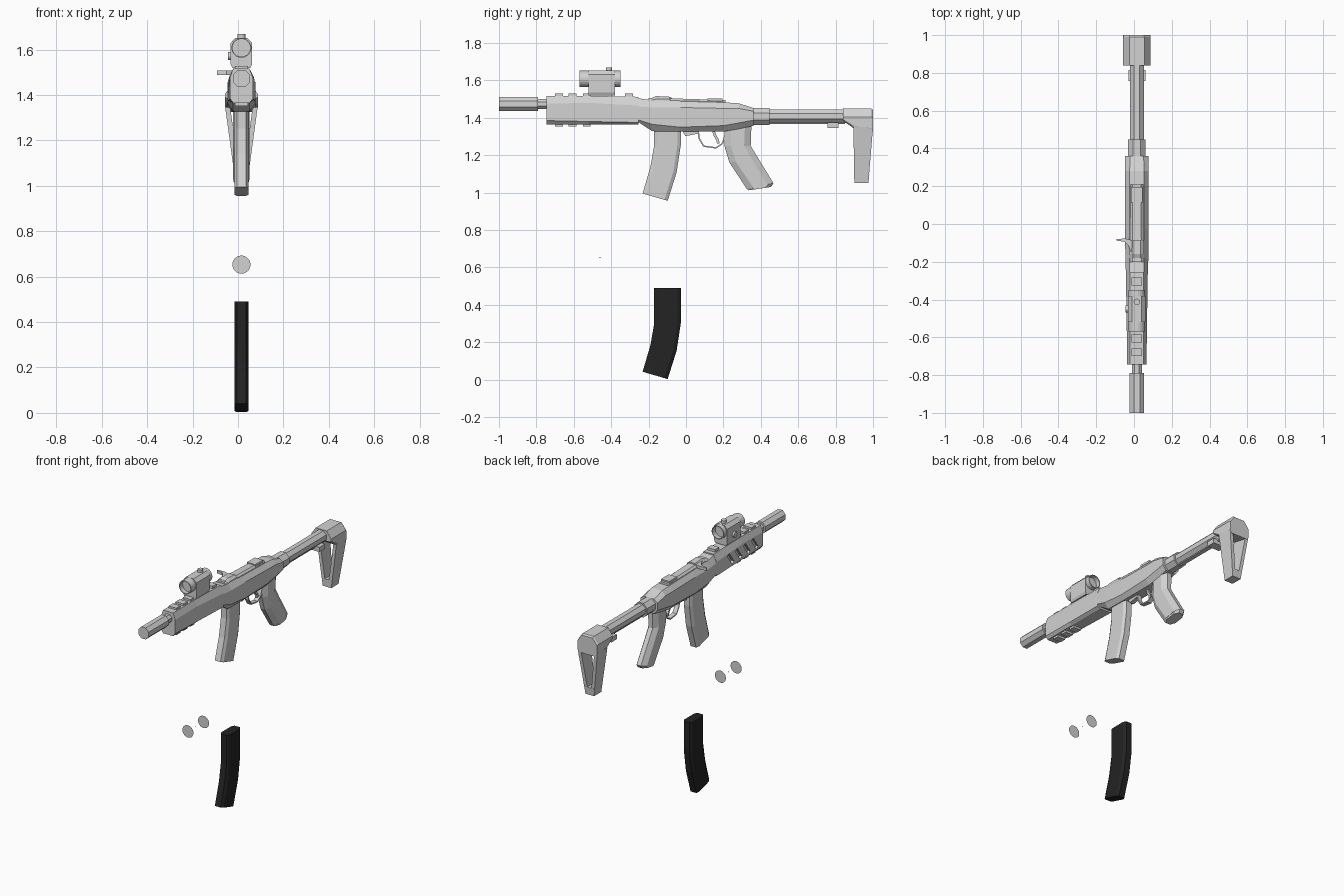
import bpy, bmesh, math
from mathutils import Vector, Matrix

if "Cube" in bpy.data.objects:
    bpy.data.objects.remove(bpy.data.objects["Cube"])

CX = 0.015  # centre line of the whole model


def material(name, c):
    m = bpy.data.materials.new(name)
    m.diffuse_color = (*c, 1)
    m.use_nodes = True
    m.node_tree.nodes["Principled BSDF"].inputs["Base Color"].default_value = m.diffuse_color
    return m


GREY = material("plain grey", (0.65, 0.65, 0.65))
BLACK = material("matte black", (0.017, 0.017, 0.017))


def finish(name, bm, mat=GREY):
    bmesh.ops.recalc_face_normals(bm, faces=bm.faces)
    me = bpy.data.meshes.new(name)
    bm.to_mesh(me)
    bm.free()
    me.materials.append(mat)
    ob = bpy.data.objects.new(name, me)
    bpy.context.collection.objects.link(ob)
    return ob


def loft(name, rings, mat=GREY):
    """Skin a list of equal-length point rings and cap both ends."""
    bm = bmesh.new()
    vs = [[bm.verts.new((p[0] + CX, p[1], p[2])) for p in r] for r in rings]
    n = len(rings[0])
    for a, b in zip(vs, vs[1:]):
        for i in range(n):
            bm.faces.new((a[i], a[(i + 1) % n], b[(i + 1) % n], b[i]))
    bm.faces.new(vs[0])
    bm.faces.new(vs[-1][::-1])
    return finish(name, bm, mat)


def box(name, x, y, z):
    return loft(name, [[(x[0], v, z[0]), (x[1], v, z[0]), (x[1], v, z[1]), (x[0], v, z[1])] for v in y])


def body(name, secs):
    """Eight-sided shell along y: (y, top half, mid half, bottom half, z top, upper, lower, bottom)."""
    return loft(name, [[(-t, y, zt), (t, y, zt), (m, y, zu), (m, y, zl),
                        (b, y, zb), (-b, y, zb), (-m, y, zl), (-m, y, zu)]
                       for y, t, m, b, zt, zu, zl, zb in secs])


def circle(y, z, r, n):
    return [(r * math.cos(2 * math.pi * (i + .5) / n), y, z + r * math.sin(2 * math.pi * (i + .5) / n))
            for i in range(n)]


def tube(name, y0, y1, z, r, n=8):
    return loft(name, [circle(y0, z, r, n), circle(y1, z, r, n)])


def disc(name, y, z, r):
    bm = bmesh.new()
    bm.faces.new([bm.verts.new((p[0] + CX, p[1], p[2])) for p in circle(y, z, r, 24)])
    return finish(name, bm)


def chamfered(pairs, w, c):
    """Rings running down front/back point pairs, with chamfered corners."""
    rings = []
    for f, b in pairs:
        f, b = Vector((0, *f)), Vector((0, *b))
        d = (b - f).normalized() * c
        X = Vector((1, 0, 0))
        k = w - c * 0.6
        rings.append([f - X * k, f + X * k, f + d + X * w, b - d + X * w,
                      b + X * k, b - X * k, b - d - X * w, f + d - X * w])
    return rings


# barrel and muzzle tube
tube("muzzle_tube", -1.0, -0.79, 1.473, 0.041)
tube("barrel", -0.8, -0.7, 1.473, 0.029)

# handguard with slanted vents on the left side
hand = body("handguard", [(-0.745, .036, .051, .036, 1.517, 1.475, 1.385, 1.365),
                          (-0.52, .036, .054, .036, 1.517, 1.48, 1.38, 1.365),
                          (-0.255, .036, .058, .036, 1.512, 1.465, 1.375, 1.365)])
cut = bmesh.new()
for i in range(4):
    y = -0.66 + i * 0.085
    bmesh.ops.create_cube(cut, size=1, matrix=Matrix.Translation((CX - .062, y, 1.43)) @
                          Matrix.Rotation(math.radians(-35), 4, 'X') @ Matrix.Diagonal((.05, .024, .085, 1)))
cutter = finish("vent_cutter", cut)
cutter.hide_render = True
mod = hand.modifiers.new("vents", 'BOOLEAN')
mod.operation, mod.solver, mod.object = 'DIFFERENCE', 'EXACT', cutter
bpy.context.view_layer.update()
dg = bpy.context.evaluated_depsgraph_get()
cut_mesh = bpy.data.meshes.new_from_object(hand.evaluated_get(dg))
hand.modifiers.clear()
hand.data = cut_mesh
bpy.data.objects.remove(cutter)

# rail teeth above and below
for i, y in enumerate((-0.70, -0.627, -0.552, -0.325)):
    box(f"top_rail_{i}", (-.028, .028), (y, y + .042), (1.50, 1.529))
    if i < 3:
        box(f"bottom_rail_{i}", (-.028, .028), (y, y + .042), (1.352, 1.38))

# receiver, top cover, sight and bolt handle
body("receiver", [(-0.26, .038, .058, .036, 1.505, 1.46, 1.39, 1.38),
                  (-0.18, .038, .061, .036, 1.493, 1.455, 1.365, 1.328),
                  (-0.03, .038, .062, .036, 1.488, 1.455, 1.35, 1.326),
                  (0.2, .038, .062, .036, 1.482, 1.45, 1.358, 1.326),
                  (0.28, .038, .062, .036, 1.478, 1.45, 1.372, 1.34),
                  (0.36, .036, .062, .036, 1.452, 1.435, 1.387, 1.357)])
body("top_cover", [(-0.20, .024, .036, .036, 1.507, 1.495, 1.47, 1.465),
                   (0.21, .022, .034, .034, 1.495, 1.485, 1.465, 1.46)])
body("bolt_block", [(-0.18, .02, .038, .038, 1.508, 1.495, 1.47, 1.465),
                    (-0.16, .02, .038, .038, 1.516, 1.5, 1.47, 1.465),
                    (-0.085, .02, .038, .038, 1.512, 1.5, 1.47, 1.465)])
box("rear_sight", (-.03, .03), (.115, .195), (1.47, 1.504))
loft("bolt_handle", [[(x, y0, 1.489), (x, y1, 1.489), (x, y1, 1.508), (x, y0, 1.508)]
                     for x, y0, y1 in ((-.107, -.088, -.08), (-.065, -.094, -.077),
                                       (-.045, -.115, -.08), (-.02, -.17, -.09))])

# stock tube, collar and adjusting lever
tube("stock_collar", 0.34, 0.447, 1.407, 0.05)
tube("stock_tube", 0.44, 0.86, 1.408, 0.04)
box("tube_rib", (-.014, .014), (.44, .85), (1.366, 1.385))
box("stock_lever", (-.045, .045), (.757, .815), (1.345, 1.376))

# stock head with two converging legs
body("stock_head", [(0.84, .04, .072, .06, 1.45, 1.405, 1.39, 1.383),
                    (0.895, .04, .072, .066, 1.45, 1.405, 1.355, 1.345),
                    (0.99, .04, .072, .066, 1.45, 1.405, 1.345, 1.325),
                    (1.0, .038, .07, .064, 1.442, 1.4, 1.345, 1.325)])
for s, side in ((-1, "left"), (1, "right")):
    loft(f"stock_leg_{side}", [[(s * a, y0, z), (s * b, y0, z), (s * b, y1, z), (s * a, y1, z)]
                               for a, b, y0, y1, z in ((.05, .072, .895, 1.0, 1.35),
                                                       (.008, .031, .9, .975, 1.05))])
loft("stock_toe", [[(-w, y0, z), (w, y0, z), (w, y1, z), (-w, y1, z)]
                   for w, y0, y1, z in ((.03, .9, .975, 1.05), (.037, .899, .98, 1.1))])

# pistol grip
loft("grip", chamfered([((.205, 1.35), (.35, 1.365)), ((.205, 1.25), (.346, 1.25)),
                        ((.232, 1.16), (.388, 1.18)), ((.325, 1.02), (.468, 1.05))], .036, .035))
loft("grip_base", chamfered([((.325, 1.02), (.468, 1.05)), ((.335, 1.012), (.455, 1.03))], .034, .03))

# trigger, guard and magazine catch


def strip(name, pts, w, t):
    """Flat bar of half width w following a (y, z) path."""
    rings = []
    for i, p in enumerate(pts):
        d = Vector(pts[min(i + 1, len(pts) - 1)]) - Vector(pts[max(i - 1, 0)])
        d.normalize()
        ny, nz = -d.y * t, d.x * t
        rings.append([(-w, p[0] + ny, p[1] + nz), (w, p[0] + ny, p[1] + nz),
                      (w, p[0] - ny, p[1] - nz), (-w, p[0] - ny, p[1] - nz)])
    return loft(name, rings)


strip("trigger_guard", [(.065, 1.33), (.07, 1.29), (.095, 1.248), (.16, 1.239), (.195, 1.262), (.21, 1.31)], .015, .004)
strip("trigger", [(.145, 1.335), (.155, 1.305), (.17, 1.28), (.172, 1.262)], .008, .007)
loft("magazine_catch", [[(x, -.02, 1.33), (x, -.003, 1.302), (x, .07, 1.316), (x, .07, 1.33)] for x in (-.015, .015)])

# two copies of the curved magazine: fitted and loose
MAG = [((-.17, .49), (-.028, .49)), ((-.17, .30), (-.028, .30)),
       ((-.19, .185), (-.05, .155)), ((-.232, .042), (-.098, .003))]
for name, dz, mat in (("fitted_magazine", .953, GREY), ("loose_magazine", 0, BLACK)):
    loft(name, chamfered([((f[0], f[1] + dz), (b[0], b[1] + dz)) for f, b in MAG], .031, .018), mat)

# optic: hollow tube, mount body, knobs
Z = 1.608
loft("optic_tube", [circle(y, Z, r, 24) for y, r in ((-.54, .039), (-.57, .039), (-.57, .044), (-.35, .044),
                                                     (-.35, .039), (-.38, .039))])
body("optic_mount", [(-.52, .026, .047, .04, 1.652, 1.63, 1.535, 1.52),
                     (-.38, .026, .047, .04, 1.652, 1.63, 1.535, 1.52)])


def knob(name, loc, r, depth, axis):
    bm = bmesh.new()
    rot = Matrix.Rotation(math.pi / 2, 4, 'Y') if axis == 'X' else Matrix()
    bmesh.ops.create_cone(bm, cap_ends=True, segments=12, radius1=r, radius2=r, depth=depth,
                          matrix=Matrix.Translation((CX + loc[0], loc[1], loc[2])) @ rot)
    return finish(name, bm)


knob("top_knob", (0, -.412, 1.657), .017, .024, 'Z')
knob("side_knob", (-.05, -.45, 1.572), .018, .02, 'X')

# loose lenses with the tiny aiming dot between them
disc("front_lens", -.54, .653, .04)
disc("rear_lens", -.378, .653, .04)
tube("aiming_dot", -.462, -.458, .653, .002)
